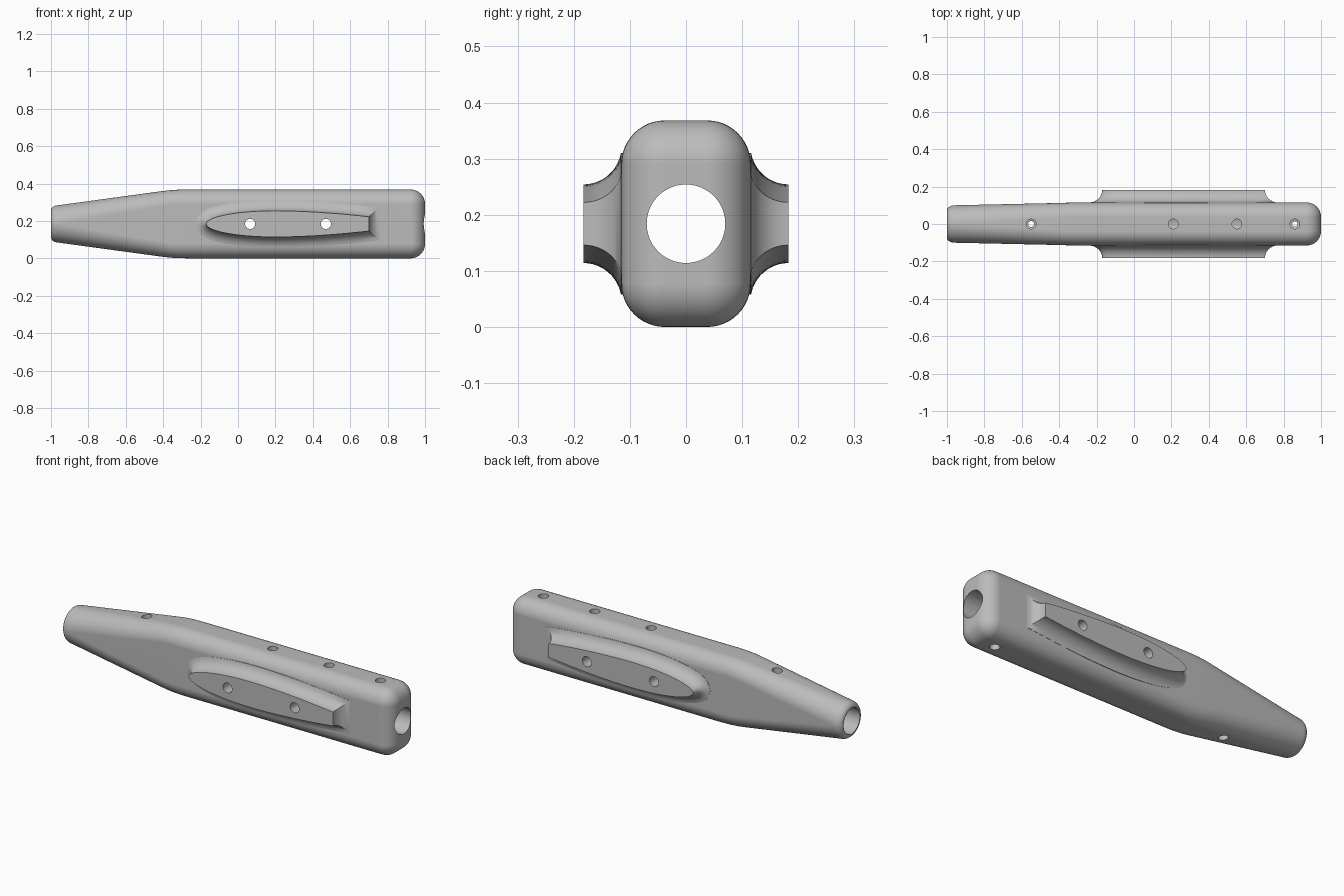
import bpy, bmesh
from math import sin, cos, pi, sqrt, radians
from mathutils import Vector

if "Cube" in bpy.data.objects:
    bpy.data.objects.remove(bpy.data.objects["Cube"])

ZC = 0.184      # height of the long axis
HW = 0.115      # half width of the body
RC = 0.077      # corner radius of the body
REACH = 0.183   # how far the side pads stand out

grey = bpy.data.materials.new("light grey")
grey.use_nodes = True
grey.diffuse_color = (0.5, 0.5, 0.5, 1)
grey.node_tree.nodes["Principled BSDF"].inputs["Base Color"].default_value = (0.5, 0.5, 0.5, 1)


def loft(name, rings):
    """Skin a list of equal closed rings and cap both ends."""
    bm = bmesh.new()
    loops = [[bm.verts.new(p) for p in ring] for ring in rings]
    n = len(loops[0])
    for a, b in zip(loops, loops[1:]):
        for i in range(n):
            j = (i + 1) % n
            bm.faces.new((a[i], a[j], b[j], b[i]))
    bm.faces.new(loops[0])
    bm.faces.new(loops[-1])
    bmesh.ops.recalc_face_normals(bm, faces=bm.faces)
    mesh = bpy.data.meshes.new(name)
    bm.to_mesh(mesh)
    bm.free()
    mesh.materials.append(grey)
    ob = bpy.data.objects.new(name, mesh)
    bpy.context.collection.objects.link(ob)
    return ob


def section(x, hw, hh, r):
    """Rounded rectangle across the long axis."""
    pts = []
    for k, (sy, sz) in enumerate(((1, 1), (-1, 1), (-1, -1), (1, -1))):
        for i in range(13):
            a = (k + i / 12) * pi / 2
            pts.append((x, sy * (hw - r) + r * cos(a), ZC + sz * (hh - r) + r * sin(a)))
    return pts


def rod(name, start, end, r1, r2):
    """Round cutter between two points."""
    start, end = Vector(start), Vector(end)
    turn = (end - start).to_track_quat('Z', 'Y')
    rings = [[p + turn @ Vector((r * cos(i * pi / 24), r * sin(i * pi / 24), 0))
              for i in range(48)] for p, r in ((start, r1), (end, r2))]
    return loft(name, rings)


def combine(target, other, operation):
    mod = target.modifiers.new(operation, 'BOOLEAN')
    mod.operation = operation
    mod.solver = 'EXACT'
    mod.object = other
    bpy.context.view_layer.objects.active = target
    bpy.ops.object.modifier_apply(modifier=mod.name)
    bpy.data.objects.remove(other)


# Body: rounded nose, taper, straight barrel, rounded tail
rings = []
NOSE = 0.04
for i in range(9):
    a = i / 8 * pi / 2
    d = NOSE * (1 - sin(a)) * 0.7
    rings.append(section(-1 + NOSE * (1 - cos(a)), 0.1 - d, 0.1 - d, 0.0995 - d))
for x, hw, hh, r in ((-0.42, 0.112, 0.1735, 0.08), (-0.37, 0.1135, 0.1795, 0.078),
                     (-0.32, 0.1145, 0.183, RC), (-0.26, HW, ZC, RC)):
    rings.append(section(x, hw, hh, r))
for i in range(13):
    a = i / 12 * pi / 2
    d = RC * (1 - cos(a))
    rings.append(section(1 - RC + RC * sin(a), HW - d, ZC - d, RC - d + 0.0005))
body = loft("body", rings)


# Side pads: teardrop outline flaring into the body with a hollow fillet
def half_height(x):
    if x < 0.2:
        return 0.07 * sqrt(max(0, 1 - ((0.2 - x) / 0.37) ** 2))
    return 0.07 - 0.032 * ((x - 0.2) / 0.5) ** 1.8


xs = [0.2 - 0.37 * cos(i / 20 * pi / 2) for i in range(21)]
xs += [0.2 + 0.5 * i / 12 for i in range(1, 13)]
upper = [Vector((x, half_height(x))) for x in xs]
outline = upper + [Vector((p.x, -p.y)) for p in reversed(upper[1:])]

spread = []
for i, p in enumerate(outline):
    d1 = (p - outline[i - 1]).normalized()
    d2 = (outline[(i + 1) % len(outline)] - p).normalized()
    n1, n2 = Vector((-d1.y, d1.x)), Vector((-d2.y, d2.x))
    spread.append((n1 + n2) / (1 + n1.dot(n2)))

FILLET = 0.068
profile = [(FILLET * (1 - cos(radians(a))), REACH - FILLET * sin(radians(a)))
           for a in range(0, 81, 8)]
profile.append((profile[-1][0], 0.09))
for side, label in ((-1, "front_pad"), (1, "back_pad")):
    rings = []
    for out, y in profile:
        flat = [p + s * out for p, s in zip(outline, spread)]
        rings.append([(q.x, side * y, ZC + q.y) for q in flat])
    combine(body, loft(label, rings), 'UNION')

# Long bore, cross holes through the pads, screw holes from above and below
cutters = [rod("bore", (-1.2, 0, ZC), (1.2, 0, ZC), 0.07, 0.07)]
for x in (0.065, 0.47):
    cutters.append(rod("cross_hole", (x, -0.4, ZC), (x, 0.4, ZC), 0.027, 0.027))
for x in (-0.55, 0.21, 0.55, 0.86):
    cutters.append(rod("top_hole", (x, 0, ZC), (x, 0, 0.5), 0.026, 0.026))
for x, z in ((-0.55, 0.02), (0.86, -0.01)):
    cutters.append(rod("bottom_hole", (x, 0, z), (x, 0, ZC), 0.026, 0.008))
for cutter in cutters:
    combine(body, cutter, 'DIFFERENCE')

# Smooth shading with crisp rims
bpy.ops.object.select_all(action='DESELECT')
body.select_set(True)
bpy.context.view_layer.objects.active = body
bpy.ops.object.shade_smooth_by_angle(angle=radians(30))
weighted = body.modifiers.new("even_shading", 'WEIGHTED_NORMAL')
weighted.keep_sharp = True
